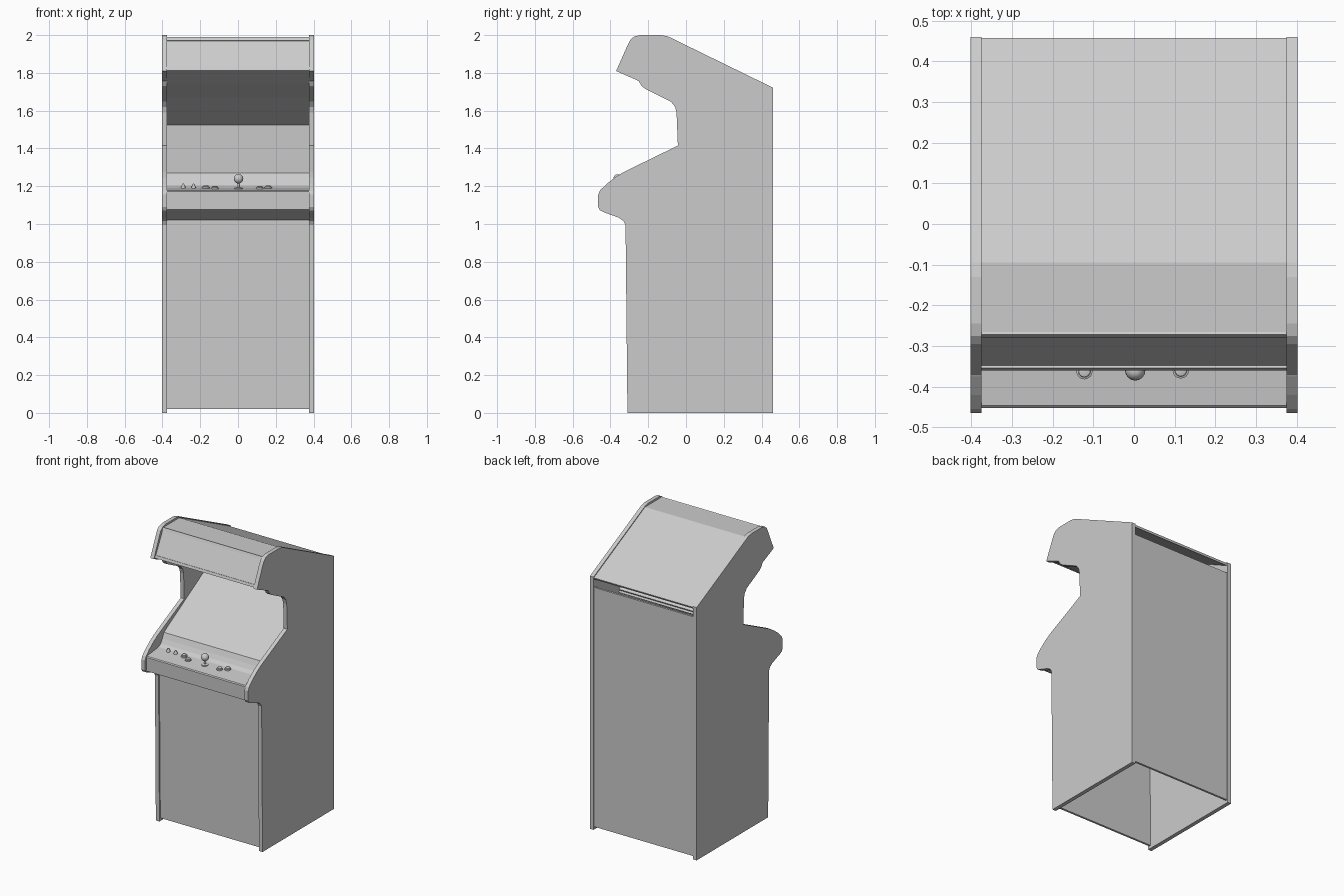
import bpy, bmesh, math
from mathutils import Vector

if "Cube" in bpy.data.objects:
    bpy.data.objects.remove(bpy.data.objects["Cube"])

grey = bpy.data.materials.new("cabinet grey")
grey.diffuse_color = (0.6, 0.6, 0.6, 1)
grey.use_nodes = True
grey.node_tree.nodes["Principled BSDF"].inputs["Base Color"].default_value = grey.diffuse_color


def finish(name, bm):
    mesh = bpy.data.meshes.new(name)
    bmesh.ops.recalc_face_normals(bm, faces=bm.faces) if name.startswith("side") else None
    bm.to_mesh(mesh)
    bm.free()
    mesh.materials.append(grey)
    ob = bpy.data.objects.new(name, mesh)
    bpy.context.collection.objects.link(ob)
    return ob


def smooth(ob, angle=40):
    bpy.ops.object.select_all(action='DESELECT')
    ob.select_set(True)
    bpy.context.view_layer.objects.active = ob
    bpy.ops.object.shade_smooth_by_angle(angle=math.radians(angle))


def side_panel(name, outline, x0, x1):
    bm = bmesh.new()
    face = bm.faces.new([bm.verts.new((x0, y, z)) for y, z in outline])
    ext = bmesh.ops.extrude_face_region(bm, geom=[face])
    moved = [v for v in ext["geom"] if isinstance(v, bmesh.types.BMVert)]
    bmesh.ops.translate(bm, vec=(x1 - x0, 0, 0), verts=moved)
    return finish(name, bm)


def strip(name, path, thick=0.014, half=0.377):
    """Sheet across the cabinet following a (y, z) path, thickened inward."""
    bm = bmesh.new()
    rows = [(bm.verts.new((-half, y, z)), bm.verts.new((half, y, z))) for y, z in path]
    for a, b in zip(rows, rows[1:]):
        bm.faces.new((a[0], a[1], b[1], b[0]))
    ob = finish(name, bm)
    mod = ob.modifiers.new("thickness", 'SOLIDIFY')
    mod.thickness, mod.offset = thick, -1
    return ob


def turned(name, loc, rings, sides=16):
    """Lathe of (radius, height) rings about a vertical axis."""
    bm = bmesh.new()
    loops = []
    for r, h in rings:
        loops.append([bm.verts.new(Vector(loc) + Vector((r * math.cos(a), r * math.sin(a), h)))
                      for a in (2 * math.pi * i / sides for i in range(sides))])
    for lo, hi in zip(loops, loops[1:]):
        for i in range(sides):
            j = (i + 1) % sides
            bm.faces.new((lo[i], lo[j], hi[j], hi[i]))
    bm.faces.new(loops[-1])
    bm.faces.new(loops[0][::-1])
    ob = finish(name, bm)
    smooth(ob)
    return ob


# Side panels with the cabinet silhouette
outline = [(-0.31, 0), (-0.32, 0.995), (-0.33, 1.015), (-0.355, 1.033), (-0.435, 1.062),
           (-0.455, 1.072), (-0.465, 1.09), (-0.465, 1.155), (-0.455, 1.178),
           (-0.42, 1.212), (-0.375, 1.247), (-0.33, 1.275), (-0.043, 1.415),
           (-0.05, 1.59), (-0.058, 1.62), (-0.08, 1.648), (-0.215, 1.715),
           (-0.235, 1.73), (-0.25, 1.757), (-0.37, 1.81), (-0.31, 1.945),
           (-0.295, 1.975), (-0.275, 1.992), (-0.245, 2.0), (-0.13, 2.0),
           (-0.095, 1.993), (0.46, 1.722), (0.46, 0)]
side_panel("side_panel_left", outline, -0.402, -0.375)
side_panel("side_panel_right", outline, 0.375, 0.402)

# Lower front and control box
strip("front_door", [(-0.30, 0.02), (-0.31, 1.02)])
strip("control_box", [(-0.31, 1.02), (-0.435, 1.07), (-0.45, 1.078),
                      (-0.452, 1.172), (-0.446, 1.178)])
deck = strip("control_deck", [(-0.446, 1.178), (-0.32, 1.192), (-0.295, 1.207),
                              (-0.278, 1.235), (-0.262, 1.27)], 0.01)

# Screen, speaker panel above it, and the lit sign
strip("screen", [(-0.262, 1.27), (0.18, 1.525)])
strip("speaker_panel", [(0.18, 1.525), (-0.07, 1.67), (-0.23, 1.745), (-0.352, 1.815)], 0.01)
strip("sign_front", [(-0.355, 1.815), (-0.268, 1.985)])
strip("sign_frame_bottom", [(-0.36, 1.813), (-0.354, 1.83)], 0.01)
strip("sign_frame_top", [(-0.28, 1.972), (-0.272, 1.99)], 0.01)

# Roof and back
strip("roof", [(-0.268, 1.987), (-0.095, 1.987), (0.458, 1.716)])
strip("back_panel", [(0.455, 1.65), (0.455, 0.02)])


def deck_z(y):
    return 1.178 + (y + 0.446) * 0.111


# Joystick
ball = [(0.025 * math.sin(a), 0.052 - 0.025 * math.cos(a))
        for a in (math.pi * k / 10 for k in range(1, 10))]
stick = [(0.022, -0.004), (0.022, 0.004), (0.007, 0.008), (0.006, 0.028)] + ball
turned("joystick", (0.003, -0.36, deck_z(-0.36)), stick)

# Play buttons: two each side of the stick
dome = [(0.02, -0.004), (0.02, 0.006), (0.015, 0.008), (0.014, 0.012), (0.008, 0.014)]
for i, (x, y) in enumerate([(-0.17, -0.337), (-0.122, -0.362), (0.115, -0.36), (0.16, -0.337)]):
    turned(f"play_button_{i + 1}", (x, y, deck_z(y)), dome)

# Small pointed start buttons
for i, x in enumerate((-0.29, -0.235)):
    turned(f"start_button_{i + 1}", (x, -0.335, deck_z(-0.335)),
           [(0.013, -0.003), (0.012, 0.005), (0.004, 0.022), (0.002, 0.024)], 12)
